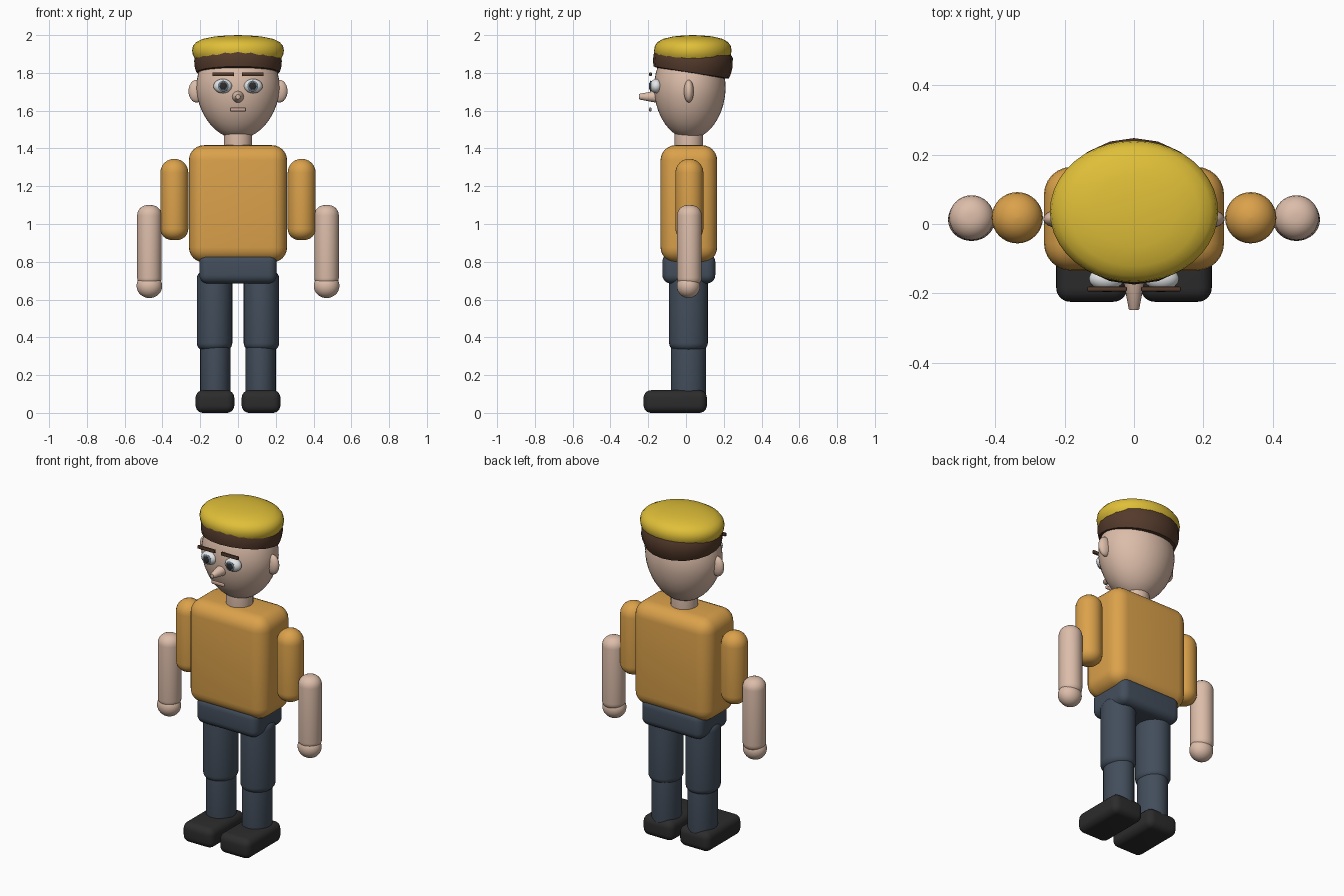
import bpy, bmesh, math
from mathutils import Matrix, Vector

cube = bpy.data.objects.get("Cube")
if cube:
    bpy.data.objects.remove(cube, do_unlink=True)


def material(name, r, g, b):
    m = bpy.data.materials.new(name)
    m.use_nodes = True
    m.diffuse_color = (r, g, b, 1)
    bsdf = m.node_tree.nodes["Principled BSDF"]
    bsdf.inputs["Base Color"].default_value = (r, g, b, 1)
    bsdf.inputs["Roughness"].default_value = 0.7
    return m


skin = material("skin", 0.72, 0.51, 0.40)
shirt = material("orange shirt", 0.71, 0.36, 0.07)
trousers = material("navy trousers", 0.055, 0.075, 0.105)
black = material("black shoe", 0.025, 0.025, 0.025)
brown = material("brown hair", 0.09, 0.043, 0.025)
yellow = material("yellow cap", 0.74, 0.52, 0.04)
white = material("eye white", 0.82, 0.84, 0.85)
iris_grey = material("iris grey", 0.16, 0.21, 0.26)
lip = material("lip", 0.60, 0.38, 0.30)


def finish(name, bm, mat, loc, rot=(0, 0, 0)):
    bmesh.ops.recalc_face_normals(bm, faces=bm.faces)
    mesh = bpy.data.meshes.new(name)
    bm.to_mesh(mesh)
    bm.free()
    for p in mesh.polygons:
        p.use_smooth = True
    mesh.set_sharp_from_angle(angle=math.radians(40))
    mesh.materials.append(mat)
    ob = bpy.data.objects.new(name, mesh)
    ob.location = loc
    ob.rotation_euler = rot
    bpy.context.collection.objects.link(ob)
    return ob


def box(name, size, loc, bevel, mat, segs=6):
    bm = bmesh.new()
    bmesh.ops.create_cube(bm, size=1, matrix=Matrix.Diagonal((*size, 1)))
    bmesh.ops.bevel(bm, geom=bm.edges[:], offset=bevel, segments=segs,
                    profile=0.5, affect='EDGES', clamp_overlap=True)
    return finish(name, bm, mat, loc)


def ball(name, radii, loc, mat, segs=32):
    bm = bmesh.new()
    bmesh.ops.create_uvsphere(bm, u_segments=segs, v_segments=segs // 2, radius=1,
                              matrix=Matrix.Diagonal((*radii, 1)))
    return finish(name, bm, mat, loc)


def lathe(name, profile, loc, mat, sx=1, sy=1, segs=32, rot=(0, 0, 0)):
    """Turn an (r, z) profile about z, then stretch it in x and y."""
    bm = bmesh.new()
    verts = [bm.verts.new((r, 0, z)) for r, z in profile]
    edges = [bm.edges.new(pair) for pair in zip(verts, verts[1:])]
    bmesh.ops.spin(bm, geom=verts + edges, cent=(0, 0, 0), axis=(0, 0, 1),
                   angle=math.tau, steps=segs, use_duplicate=False)
    bmesh.ops.remove_doubles(bm, verts=bm.verts, dist=0.0001)
    bmesh.ops.scale(bm, vec=Vector((sx, sy, 1)), verts=bm.verts)
    return finish(name, bm, mat, loc, rot)


def rod(name, r, z0, z1, loc, mat, bottom, top, sy=1):
    """Upright cylinder with rounded ends of the given corner radii."""
    steps = [math.pi / 2 * i / 6 for i in range(7)]
    low = [(r - bottom + bottom * math.sin(a), z0 + bottom - bottom * math.cos(a))
           for a in steps]
    high = [(r - top + top * math.cos(a), z1 - top + top * math.sin(a))
            for a in steps]
    return lathe(name, [(0, z0)] + low + high + [(0, z1)], loc, mat, 1, sy)


mid = 0.015  # depth of the body's centre line

# Torso and hips
box("torso", (0.52, 0.30, 0.62), (0, mid, 1.107), 0.08, shirt)
box("hips", (0.41, 0.28, 0.16), (0, mid, 0.765), 0.045, trousers)
rod("neck", 0.075, 1.38, 1.52, (0, mid, 0), skin, 0.005, 0.005)

# Head: an egg that narrows toward the chin
head = ball("head", (0.222, 0.19, 0.265), (0, 0.02, 1.715), skin, 40)
for v in head.data.vertices:
    t = max(0, -v.co.z / 0.265)
    v.co.x *= 1 - 0.09 * t
    v.co.y *= 1 - 0.05 * t

# Hair band tilted back, under the cap
lathe("hair", [(0.85, -0.065), (0.95, -0.06), (0.985, -0.035), (1, 0.0),
               (0.97, 0.05), (0.85, 0.08), (0, 0.09)],
      (0, 0.037, 1.862), brown, 0.232, 0.212, 20, (math.radians(-9), 0, 0))

# Flat cap
lathe("cap", [(0, -0.05), (0.85, -0.05), (0.94, -0.043), (0.985, -0.025), (1, 0.0),
              (0.98, 0.023), (0.91, 0.043), (0.77, 0.06), (0.5, 0.073),
              (0.25, 0.078), (0, 0.08)],
      (0, 0.036, 1.92), yellow, 0.243, 0.205, 40)

# Nose, pointing forward
lathe("nose", [(0, 0), (0.036, 0), (0.015, 0.11), (0.012, 0.113), (0, 0.113)],
      (0, -0.136, 1.674), skin, segs=20, rot=(math.pi / 2, 0, 0))

# Mouth
box("mouth", (0.084, 0.012, 0.02), (0, -0.189, 1.606), 0.005, lip, 3)

for side, s in (("left", 1), ("right", -1)):
    # Face
    ball(side + "_ear", (0.042, 0.026, 0.06), (s * 0.22, mid, 1.703), skin, 24)
    ball(side + "_eye", (0.05, 0.034, 0.038), (s * 0.08, -0.158, 1.73), white, 24)
    ball(side + "_iris", (0.029, 0.007, 0.029), (s * 0.078, -0.187, 1.73), iris_grey, 20)
    ball(side + "_pupil", (0.019, 0.005, 0.019), (s * 0.078, -0.192, 1.73), black, 20)
    box(side + "_eyebrow", (0.115, 0.014, 0.02), (s * 0.078, -0.188, 1.793), 0.004, brown, 2)

    # Arm
    rod(side + "_upper_arm", 0.074, 0.915, 1.345, (s * 0.337, 0.018, 0), shirt, 0.06, 0.073)
    rod(side + "_forearm", 0.065, 0.67, 1.10, (s * 0.469, 0.018, 0), skin, 0.045, 0.055)
    ball(side + "_hand", (0.068, 0.062, 0.064), (s * 0.469, 0.013, 0.672), skin)

    # Leg
    rod(side + "_thigh", 0.094, 0.33, 0.755, (s * 0.124, 0.013, 0), trousers, 0.04, 0.045, 1.09)
    rod(side + "_shin", 0.08, 0.08, 0.42, (s * 0.12, 0.013, 0), trousers, 0.02, 0.02, 1.15)
    box(side + "_shoe", (0.205, 0.335, 0.12), (s * 0.122, -0.057, 0.06), 0.04, black)
